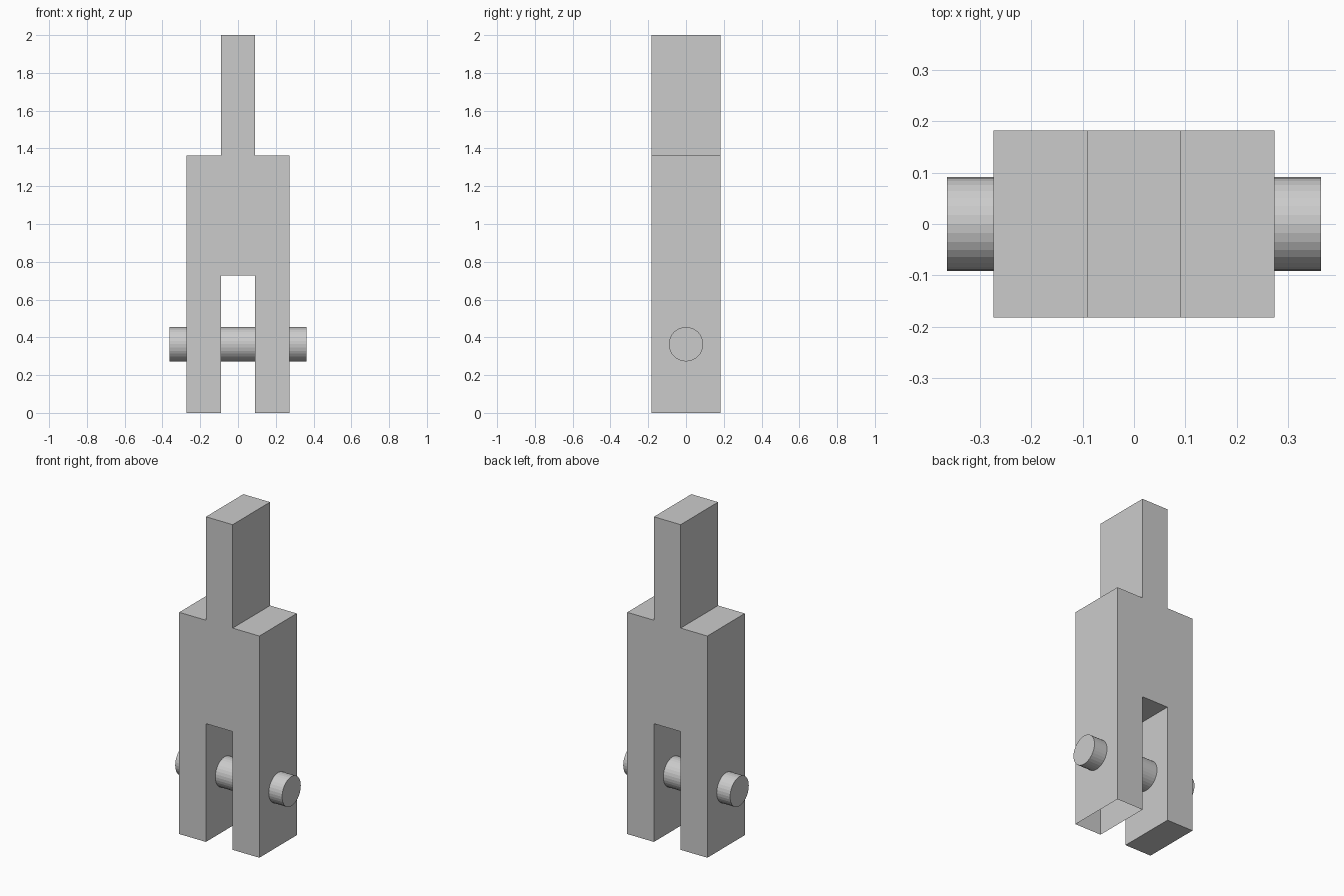
import bpy, bmesh, math

if "Cube" in bpy.data.objects:
    bpy.data.objects.remove(bpy.data.objects["Cube"])

U = 2 / 22  # the model sits on a regular 22-unit-high grid


def finish(bm, name):
    mesh = bpy.data.meshes.new(name)
    bm.to_mesh(mesh)
    bm.free()
    obj = bpy.data.objects.new(name, mesh)
    bpy.context.collection.objects.link(obj)
    return obj


# Forked body with top tang: mirrored half profile (x, z), extruded along y
half = [(1, 8), (1, 0), (3, 0), (3, 15), (1, 15), (1, 22)]
profile = half + [(-x, z) for x, z in reversed(half)]
bm = bmesh.new()
face = bm.faces.new([bm.verts.new((x * U, -2 * U, z * U)) for x, z in profile])
ext = bmesh.ops.extrude_face_region(bm, geom=[face], use_keep_orig=True)
moved = [g for g in ext["geom"] if isinstance(g, bmesh.types.BMVert)]
bmesh.ops.translate(bm, verts=moved, vec=(0, 4 * U, 0))
bmesh.ops.recalc_face_normals(bm, faces=bm.faces[:])

# The underside of the right leg is open
open_end = [f for f in bm.faces
            if f.calc_center_median().z < 0.01 and f.calc_center_median().x > 0]
bmesh.ops.delete(bm, geom=open_end, context='FACES')
finish(bm, "forked_body")

# Cross pin through both legs, flat shaded
bm = bmesh.new()
bmesh.ops.create_cone(bm, cap_ends=True, segments=32,
                      radius1=U, radius2=U, depth=8 * U)
pin = finish(bm, "cross_pin")
pin.rotation_euler = (0, math.pi / 2, 0)
pin.location = (0, 0, 4 * U)
